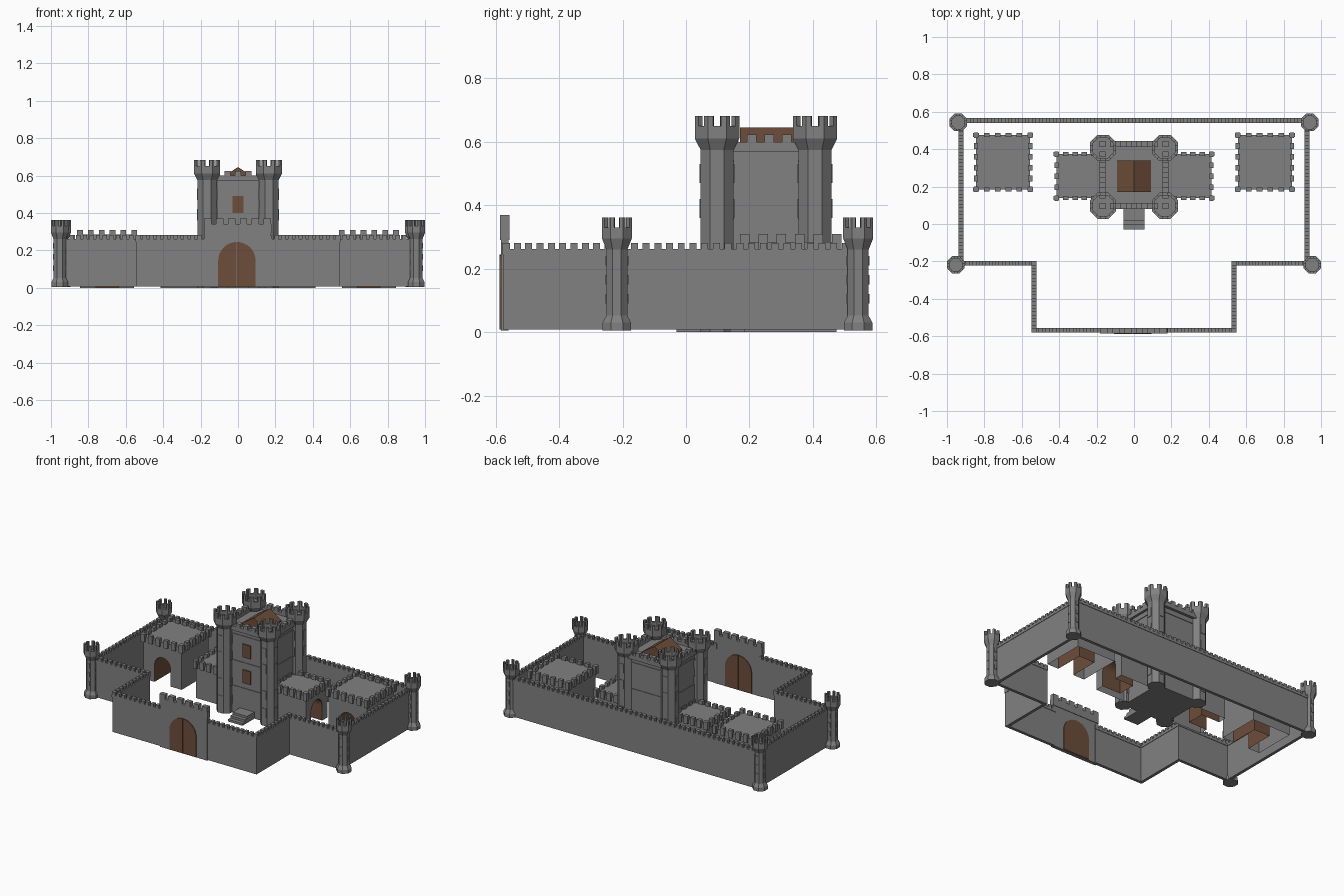
import bpy, bmesh
from math import pi, sin, cos, tan
from mathutils import Matrix, Vector

if "Cube" in bpy.data.objects:
    bpy.data.objects.remove(bpy.data.objects["Cube"])


def material(name, rgb):
    m = bpy.data.materials.new(name)
    m.use_nodes = True
    m.diffuse_color = (*rgb, 1)
    m.node_tree.nodes["Principled BSDF"].inputs["Base Color"].default_value = (*rgb, 1)
    return m


STONE = material("grey stone", (0.22, 0.22, 0.22))
WOOD = material("brown wood", (0.15, 0.075, 0.042))


def finish(name, bm, mat, matrix=Matrix(), recalc=True):
    if recalc:
        bmesh.ops.recalc_face_normals(bm, faces=bm.faces)
    me = bpy.data.meshes.new(name)
    bm.to_mesh(me)
    bm.free()
    me.materials.append(mat)
    ob = bpy.data.objects.new(name, me)
    ob.matrix_world = matrix
    bpy.context.collection.objects.link(ob)
    return ob


def prism(bm, base, offset):
    """Solid made by sweeping a flat outline along an offset."""
    a = [bm.verts.new(p) for p in base]
    b = [bm.verts.new(Vector(p) + Vector(offset)) for p in base]
    bm.faces.new(a[::-1])
    bm.faces.new(b)
    for i in range(len(a)):
        j = (i + 1) % len(a)
        bm.faces.new((a[i], a[j], b[j], b[i]))


def box(bm, x0, x1, y0, y1, z0, z1):
    prism(bm, [(x0, y0, z0), (x1, y0, z0), (x1, y1, z0), (x0, y1, z0)], (0, 0, z1 - z0))


def strip(bm, p, q, half, z0, z1):
    """Axis-aligned wall from p to q."""
    (xa, xb), (ya, yb) = sorted((p[0], q[0])), sorted((p[1], q[1]))
    box(bm, xa - half, xb + half, ya - half, yb + half, z0, z1)


def merlons(bm, p, q, pitch, width, half, z0, z1):
    """Evenly spaced teeth along a straight line, one at each end."""
    p, q = Vector(p), Vector(q)
    d = (q - p).normalized()
    n = max(1, round((q - p).length / pitch))
    for i in range(n + 1):
        c = p.lerp(q, i / n)
        along, across = d * width / 2, Vector((abs(d.y), abs(d.x))) * half
        hx, hy = abs(along.x) + across.x, abs(along.y) + across.y
        box(bm, c.x - hx, c.x + hx, c.y - hy, c.y + hy, z0, z1)


def arch(half, height, steps=10):
    """Outline of a round-headed arch, left foot to right foot, as (x, z)."""
    spring = height - half
    curve = [(-half * cos(pi * i / steps), spring + half * sin(pi * i / steps))
             for i in range(steps + 1)]
    return [(-half, 0)] + curve + [(half, 0)]


def octagon(apothem):
    r = apothem / cos(pi / 8)
    return [Vector((r * cos(pi / 8 + k * pi / 4), r * sin(pi / 8 + k * pi / 4), 0)) for k in range(8)]


def tower(name, x, y, profile, rim, wall, z0, z1, slits, slit_w, slit_h, shaft):
    """Octagonal tower from an (apothem, height) profile with corner merlons."""
    bm = bmesh.new()
    rings = [[bm.verts.new(v + Vector((0, 0, z))) for v in octagon(a)] for a, z in profile]
    for lo, hi in zip(rings, rings[1:]):
        for i in range(8):
            j = (i + 1) % 8
            bm.faces.new((lo[i], lo[j], hi[j], hi[i]))
    bm.faces.new(rings[0][::-1])
    bm.faces.new(rings[-1])
    out, inn = octagon(rim), octagon(rim - wall)
    for i in range(8):
        a, b = i - 1, (i + 1) % 8
        tooth = [out[i].lerp(out[a], 0.28), out[i], out[i].lerp(out[b], 0.28),
                 inn[i].lerp(inn[b], 0.28), inn[i], inn[i].lerp(inn[a], 0.28)]
        prism(bm, [v + Vector((0, 0, z0)) for v in tooth], (0, 0, z1 - z0))
    # slit panels on the four main sides
    for z in slits:
        w, t = slit_w / 2, shaft + 0.003
        for s in (-1, 1):
            box(bm, *sorted((s * shaft, s * t)), -w, w, z, z + slit_h)
            box(bm, -w, w, *sorted((s * shaft, s * t)), z, z + slit_h)
    finish(name, bm, STONE, Matrix.Translation((x, y, 0)))


# Corner towers of the outer wall
corner_profile = [(0.045, 0.005), (0.045, 0.03), (0.033, 0.052), (0.033, 0.26), (0.047, 0.295),
                  (0.047, 0.33), (0.034, 0.33), (0.034, 0.305)]
for side, s in (("left", 1), ("right", -1)):
    for end, x, y in (("front", 0.953, -0.218), ("back", 0.94, 0.543)):
        tower(f"{end}_{side}_corner_tower", s * x, y, corner_profile, 0.047, 0.013,
              0.33, 0.362, (0.09, 0.15, 0.21), 0.018, 0.03, 0.033)

# Outer curtain wall, following the courtyard outline
paths = {"back_wall": [((-0.92, 0.553), (0.92, 0.553))]}
for side, s in (("left", 1), ("right", -1)):
    paths[side + "_side_wall"] = [((s * 0.925, -0.2), (s * 0.925, 0.54))]
    paths[side + "_shoulder_wall"] = [((s * 0.535, -0.21), (s * 0.925, -0.21))]
    paths[side + "_forecourt_wall"] = [((s * 0.535, -0.568), (s * 0.535, -0.21))]
    paths[side + "_front_wall"] = [((s * 0.17, -0.568), (s * 0.535, -0.568))]
for name, segments in paths.items():
    bm = bmesh.new()
    for p, q in segments:
        strip(bm, p, q, 0.010, 0.008, 0.245)
        strip(bm, p, q, 0.013, 0.245, 0.262)
        merlons(bm, p, q, 0.037, 0.022, 0.013, 0.262, 0.281)
    finish(name, bm, STONE)

# Gate wall and its double door
bm = bmesh.new()
box(bm, -0.18, 0.175, -0.583, -0.56, 0.005, 0.29)
box(bm, -0.183, 0.178, -0.586, -0.557, 0.29, 0.34)
merlons(bm, (-0.162, -0.5715), (0.157, -0.5715), 0.064, 0.04, 0.0145, 0.34, 0.37)
finish("gate_wall", bm, STONE)
for side, s in (("left", 1), ("right", -1)):
    bm = bmesh.new()
    half = [(x, z) for x, z in arch(0.1, 0.237, 16) if x > 0.01] + [(0.001, 0), (0.001, 0.237)]
    prism(bm, [(s * x - 0.006, -0.588, z + 0.008) for x, z in half], (0, 0.033, 0))
    finish(side + "_gate_leaf", bm, WOOD)


def hall(name, x, y, width, depth, roof, turn, door_half, door_height, tunnel):
    """Hollow block with an arched doorway in one face and a crenellated roof."""
    place = Matrix.Translation((x, y, 0)) @ Matrix.Rotation(turn, 4, "Z")
    w, d = width / 2, depth / 2
    opening = arch(door_half, door_height)
    bm = bmesh.new()

    def face(pts):
        bm.faces.new([bm.verts.new(p) for p in pts])

    face([(-w, -d, 0)] + [(px, -d, pz) for px, pz in opening]
         + [(w, -d, 0), (w, -d, roof), (-w, -d, roof)])
    face([(w, d, 0), (-w, d, 0), (-w, d, roof), (w, d, roof)])
    face([(w, -d, 0), (w, d, 0), (w, d, roof), (w, -d, roof)])
    face([(-w, d, 0), (-w, -d, 0), (-w, -d, roof), (-w, d, roof)])
    face([(-w, -d, roof), (w, -d, roof), (w, d, roof), (-w, d, roof)])
    corners = [(-w, -d), (w, -d), (w, d), (-w, d)]
    for i in range(4):
        merlons(bm, corners[i], corners[(i + 1) % 4], 0.053, 0.03, 0.011, roof - 0.03, roof + 0.024)
    finish(name, bm, STONE, place, recalc=False)
    # wooden passage behind the doorway
    bm = bmesh.new()
    front = [bm.verts.new((px, -d, pz)) for px, pz in opening]
    back = [bm.verts.new((px, -d + tunnel, pz)) for px, pz in opening]
    for i in range(len(front) - 1):
        bm.faces.new((front[i], front[i + 1], back[i + 1], back[i]))
    bm.faces.new(back)
    finish(name + "_doorway", bm, WOOD, place, recalc=False)


# Courtyard buildings and the side wings of the keep
for side, s in (("left", 1), ("right", -1)):
    hall(side + "_courtyard_building", s * 0.7, 0.33, 0.29, 0.29, 0.285, 0, 0.06, 0.18, 0.2)
    hall(side + "_keep_wing", s * 0.29, 0.256, 0.235, 0.25, 0.235, s * pi / 2, 0.06, 0.165, 0.14)

# Keep body with ledges, parapet and crenellation
bm = bmesh.new()
box(bm, -0.168, 0.168, 0.098, 0.425, 0, 0.58)
for z in (0.18, 0.355, 0.535):
    box(bm, -0.172, 0.172, 0.094, 0.429, z, z + 0.008)
corners = [(-0.168, 0.096), (0.168, 0.096), (0.168, 0.428), (-0.168, 0.428)]
for i in range(4):
    p, q = corners[i], corners[(i + 1) % 4]
    strip(bm, p, q, 0.016, 0.57, 0.6)
    merlons(bm, p, q, 0.056, 0.03, 0.016, 0.6, 0.624)
finish("keep_body", bm, STONE)

# Keep roof
bm = bmesh.new()
prism(bm, [(-0.09, 0.17, 0.58), (0.09, 0.17, 0.58), (0.09, 0.17, 0.588),
           (0, 0.17, 0.645), (-0.09, 0.17, 0.588)], (0, 0.17, 0))
finish("keep_roof", bm, WOOD)

# Keep windows
for name, z in (("lower_window", 0.225), ("upper_window", 0.4)):
    bm = bmesh.new()
    box(bm, -0.03, 0.03, 0.091, 0.099, z, z + 0.09)
    finish(name, bm, WOOD)

# Keep towers
keep_profile = [(0.052, 0), (0.052, 0.575), (0.07, 0.61), (0.07, 0.65), (0.055, 0.65), (0.055, 0.615)]
for side, s in (("left", 1), ("right", -1)):
    for end, y in (("front", 0.098), ("back", 0.407)):
        tower(f"{end}_{side}_keep_tower", s * 0.165, y, keep_profile, 0.07, 0.015,
              0.65, 0.682, (0.06, 0.18, 0.36, 0.47), 0.034, 0.06, 0.052)

# Entrance steps
bm = bmesh.new()
for y, z in ((-0.03, 0.015), (-0.005, 0.03), (0.02, 0.045)):
    box(bm, -0.055, 0.055, y, 0.1, 0, z)
finish("entrance_steps", bm, STONE)
